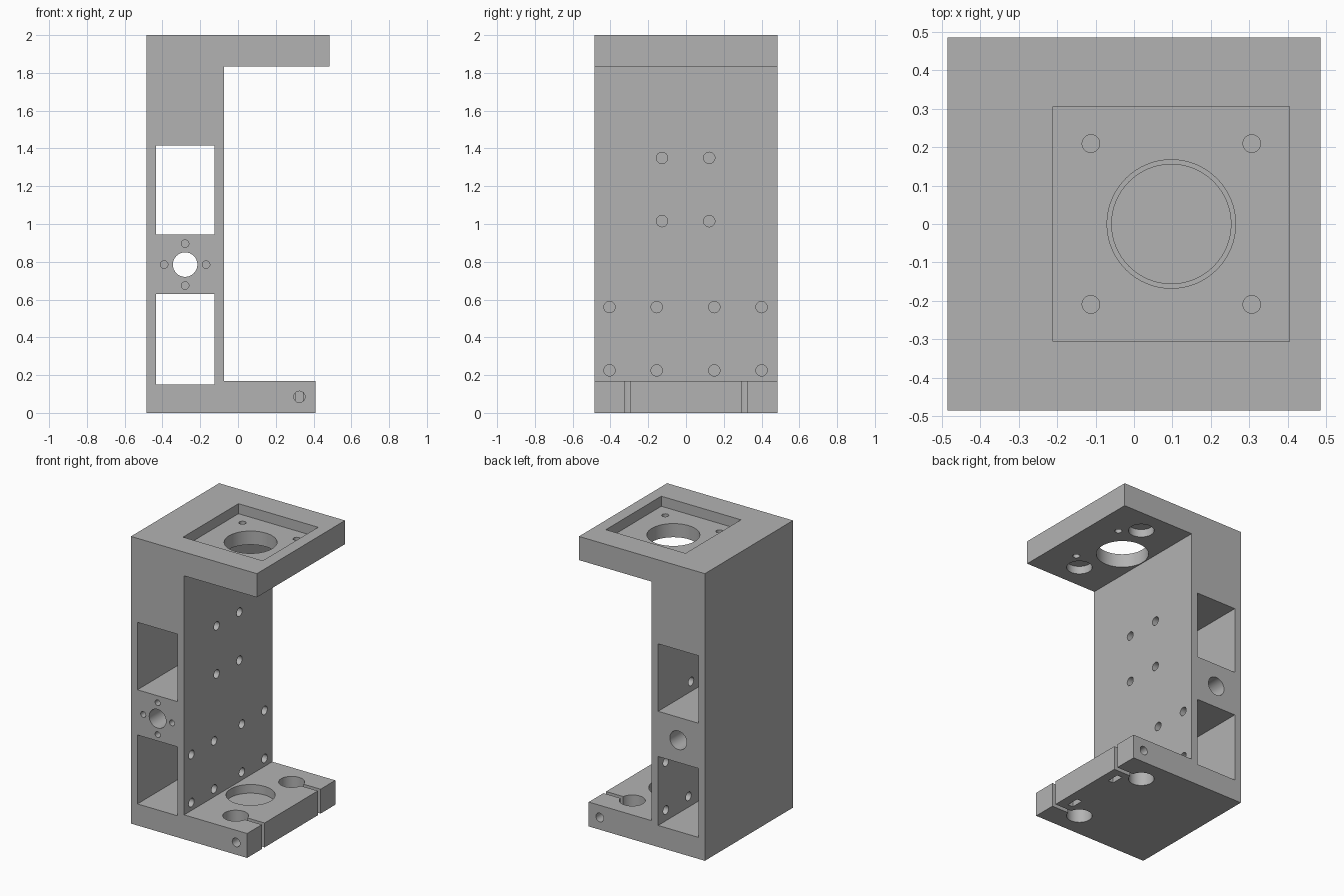
import bpy, bmesh
from math import pi
from mathutils import Matrix, Vector

if "Cube" in bpy.data.objects:
    bpy.data.objects.remove(bpy.data.objects["Cube"], do_unlink=True)

grey = bpy.data.materials.new("plain grey")
grey.use_nodes = True
grey.diffuse_color = (0.45, 0.45, 0.45, 1)
grey.node_tree.nodes["Principled BSDF"].inputs["Base Color"].default_value = grey.diffuse_color


def make_object(name, bm):
    bmesh.ops.recalc_face_normals(bm, faces=bm.faces)
    mesh = bpy.data.meshes.new(name)
    bm.to_mesh(mesh)
    bm.free()
    mesh.materials.append(grey)
    obj = bpy.data.objects.new(name, mesh)
    bpy.context.collection.objects.link(obj)
    return obj


def cut(bm):
    """Subtract a closed shape from the frame, then discard it."""
    cutter = make_object("cutter", bm)
    cutter.hide_render = True
    mod = frame.modifiers.new("cut", "BOOLEAN")
    mod.operation, mod.solver, mod.object = "DIFFERENCE", "EXACT", cutter
    bpy.context.view_layer.objects.active = frame
    bpy.ops.object.modifier_apply(modifier=mod.name)
    bpy.data.objects.remove(cutter, do_unlink=True)


def cut_box(x, y, z):
    """Each argument is a (low, high) range."""
    low, high = Vector((x[0], y[0], z[0])), Vector((x[1], y[1], z[1]))
    bm = bmesh.new()
    matrix = Matrix.Translation((low + high) / 2) @ Matrix.Diagonal((*(high - low), 1))
    bmesh.ops.create_cube(bm, size=1, matrix=matrix)
    cut(bm)


def cut_hole(start, end, radius, sides=32):
    start, end = Vector(start), Vector(end)
    axis = end - start
    turn = axis.to_track_quat("Z", "Y").to_matrix().to_4x4()
    bm = bmesh.new()
    bmesh.ops.create_cone(bm, cap_ends=True, segments=sides, radius1=radius, radius2=radius,
                          depth=axis.length, matrix=Matrix.Translation((start + end) / 2) @ turn)
    cut(bm)


# C-shaped frame: column, overhanging top plate and shorter base plate
HALF, WALL, BASE_X, BASE_Z, TOP_Z = 0.485, -0.075, 0.41, 0.17, 1.835
profile = [(-HALF, 0), (BASE_X, 0), (BASE_X, BASE_Z), (WALL, BASE_Z),
           (WALL, TOP_Z), (HALF, TOP_Z), (HALF, 2), (-HALF, 2)]
bm = bmesh.new()
face = bm.faces.new([bm.verts.new((x, -HALF, z)) for x, z in profile])
extruded = bmesh.ops.extrude_face_region(bm, geom=[face])
bmesh.ops.translate(bm, vec=(0, 2 * HALF, 0),
                    verts=[v for v in extruded["geom"] if isinstance(v, bmesh.types.BMVert)])
frame = make_object("mounting_frame", bm)

# Column windows
for z in ((0.15, 0.63), (0.945, 1.415)):
    cut_box((-0.435, -0.125), (-0.6, 0.6), z)

# Column bore with four blind screw holes on the front
bx, bz = -0.28, 0.785
cut_hole((bx, -0.6, bz), (bx, 0.6, bz), 0.065)
for dx, dz in ((1, 0), (-1, 0), (0, 1), (0, -1)):
    x, z = bx + dx * 0.111, bz + dz * 0.111
    cut_hole((x, -0.6, z), (x, -0.35, z), 0.02, 20)

# Screw holes through the column wall
for ys, zs in (((-0.127, 0.123), (1.35, 1.015)),
               ((-0.405, -0.155, 0.15, 0.4), (0.56, 0.225))):
    for y in ys:
        for z in zs:
            cut_hole((-0.2, y, z), (0, y, z), 0.03, 24)

# Motor pocket, opening and screw holes in the top plate
MX = 0.097
cut_box((MX - 0.307, MX + 0.307), (-0.305, 0.305), (1.93, 2.1))
cut_hole((MX, 0, 1.7), (MX, 0, 2.1), 0.167, 64)
for sx in (-1, 1):
    for sy in (-1, 1):
        x, y = MX + sx * 0.209, sy * 0.209
        cut_hole((x, y, TOP_Z), (x, y, 2.1), 0.023, 20)
        if sx > 0:
            cut_hole((x, y, 1.8), (x, y, 1.9), 0.023, 20)

# Bearing recess in the base plate
cut_hole((MX, 0, 0.11), (MX, 0, 0.3), 0.155, 64)

# Rod sockets, clamp slits, clamp bolts and nut slots on both sides
RX, RY, CX = 0.198, 0.308, 0.325
for s in (-1, 1):
    y = s * RY
    cut_hole((RX, y, 1.7), (RX, y, TOP_Z + 0.055), 0.082, 48)
    cut_hole((RX, y, -0.1), (RX, y, 0.3), 0.082, 48)
    cut_box((RX, 0.5), (y - 0.015, y + 0.015), (-0.1, 0.3))
    cut_hole((CX, s * 0.6, 0.085), (CX, s * 0.195, 0.085), 0.03, 24)
    cut_box((CX - 0.02, CX + 0.02), (s * 0.2 - 0.045, s * 0.2 + 0.045), (-0.1, 0.13))

# Smooth bores, crisp edges
bpy.ops.object.select_all(action="DESELECT")
frame.select_set(True)
bpy.context.view_layer.objects.active = frame
bpy.ops.object.shade_smooth_by_angle(angle=pi / 6)
